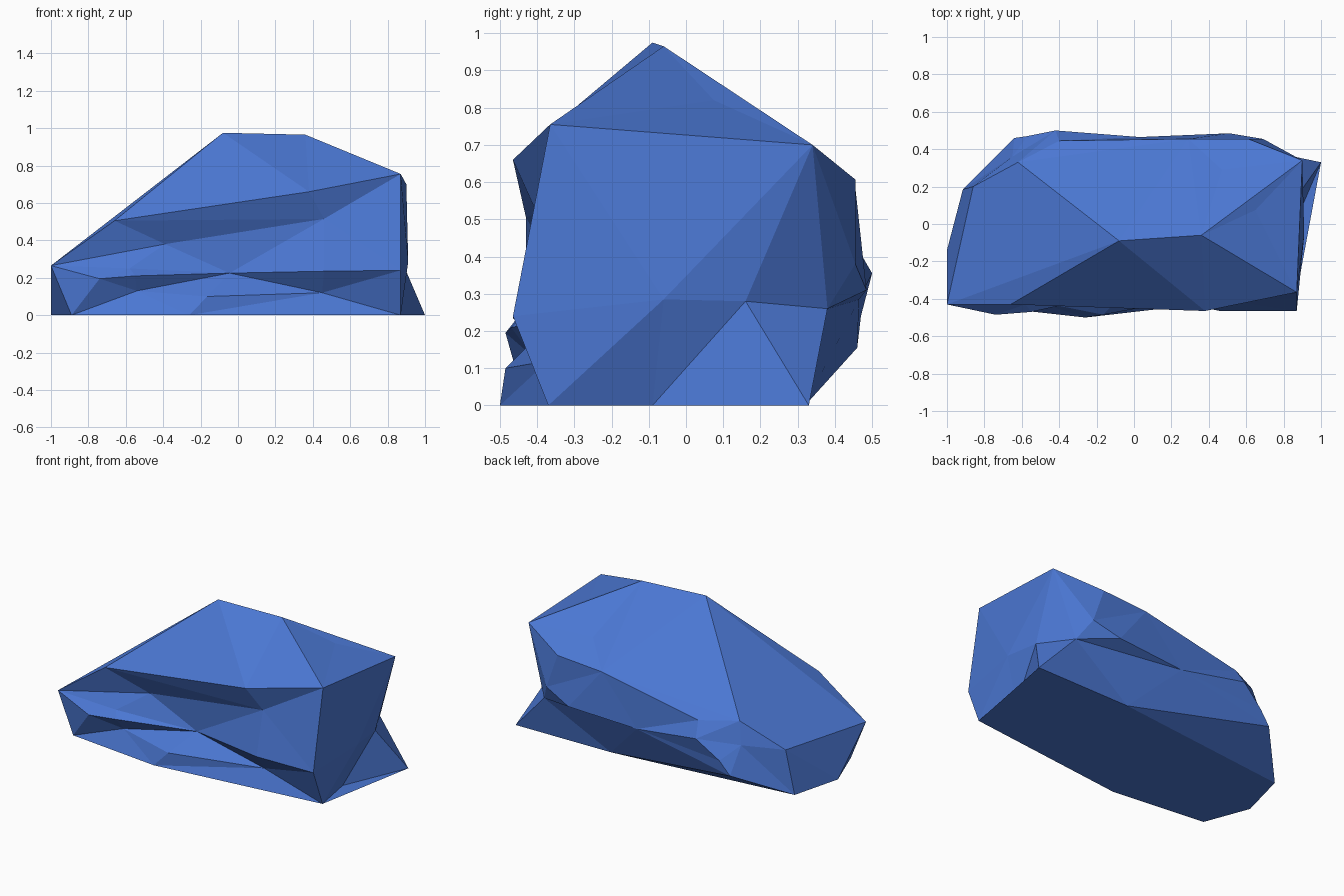
import bpy, bmesh
from mathutils import Vector

if "Cube" in bpy.data.objects:
    bpy.data.objects.remove(bpy.data.objects["Cube"])

# --- outlines of the boulder, grouped by feature ---
base = [(.87, -.37), (-.26, -.5), (-.89, -.43), (-1, -.14),
        (-.915, .185), (.32, .32), (1, .33), (.82, -.09)]
crest = [(-.08, -.09, .975), (.36, -.06, .965), (.65, .075, .82), (.47, .29, .70)]
shoulder = [(.87, -.365, .755), (.90, .34, .70), (.61, .455, .607), (.29, .455, .585),
            (-.40, .445, .45), (-.62, .33, .46), (-1, -.43, .265), (-.66, -.43, .505),
            (.38, -.465, .66)]
back_edge = [(.69, .455, .38), (.51, .485, .31), (.03, .465, .285), (-.42, .50, .355),
             (-.57, .47, .24), (-.64, .46, .155), (-.65, .36, .32), (-.86, .20, .285)]
front_edge = [(.87, -.465, .24), (.46, -.465, .235), (-.165, -.485, .10),
              (-.55, -.47, .21), (-.74, -.485, .195), (-.58, -.43, .25)]
front_hollows = [(-.39, -.355, .38), (.46, -.40, .515), (-.045, -.36, .225),
                 (.45, -.37, .12), (-.54, -.41, .13)]
end_hollows = [(.91, -.06, .285), (.88, .16, .28), (.76, .38, .26)]

points = [Vector((x, y, 0)) for x, y in base]
for group in (crest, shoulder, back_edge, front_edge, front_hollows, end_hollows):
    points += [Vector(p) for p in group]


def inflate(p):
    """Move a point of the front, back or right side onto a smooth bulge."""
    q = p.copy()
    dome = 1 - p.x ** 2 - ((p.z - .35) / .33) ** 2
    if p.y < -.34:
        q.y = -.45 - .15 * dome
        if tuple(round(c, 4) for c in p) in front_hollows:
            q.y -= .004
    elif p.y > .3:
        q.y = .45 + .15 * dome
    if p.x > .75:
        q.x = .9 + .1 * (1 - (q.y / .5) ** 2 - ((p.z - .35) / .5) ** 2)
    return q


def skin(positions):
    """Wrap a hull round the positions; report which ones are buried."""
    bm = bmesh.new()
    verts = [bm.verts.new(p) for p in positions]
    bmesh.ops.convex_hull(bm, input=verts, use_existing_faces=False)
    return bm, verts, [i for i, v in enumerate(verts) if not v.link_faces]


# --- puff any buried point outwards until the hull uses every point ---
puffed = [inflate(p) for p in points]
for step in range(100):
    bm, verts, buried = skin(puffed)
    if not buried:
        break
    if step < 99:
        bm.free()
    for i in buried:
        p = points[i]
        out = Vector((p.x * .4, p.y, p.z - .35 if p.z > 0 else 0))
        puffed[i] += out * .015

# --- pull every point back to its true place, making the dents ---
for v, p in zip(verts, points):
    v.co = p
bmesh.ops.delete(bm, geom=[v for v in verts if not v.link_faces], context='VERTS')
loose = [e for e in bm.edges if not e.link_faces]
bmesh.ops.delete(bm, geom=loose, context='EDGES')
bmesh.ops.recalc_face_normals(bm, faces=bm.faces[:])

mesh = bpy.data.meshes.new("boulder")
bm.to_mesh(mesh)
bm.free()
boulder = bpy.data.objects.new("boulder", mesh)
bpy.context.collection.objects.link(boulder)

blue = bpy.data.materials.new("stone blue")
blue.diffuse_color = (.07, .185, .65, 1)
blue.use_nodes = True
blue.node_tree.nodes["Principled BSDF"].inputs["Base Color"].default_value = blue.diffuse_color
mesh.materials.append(blue)
